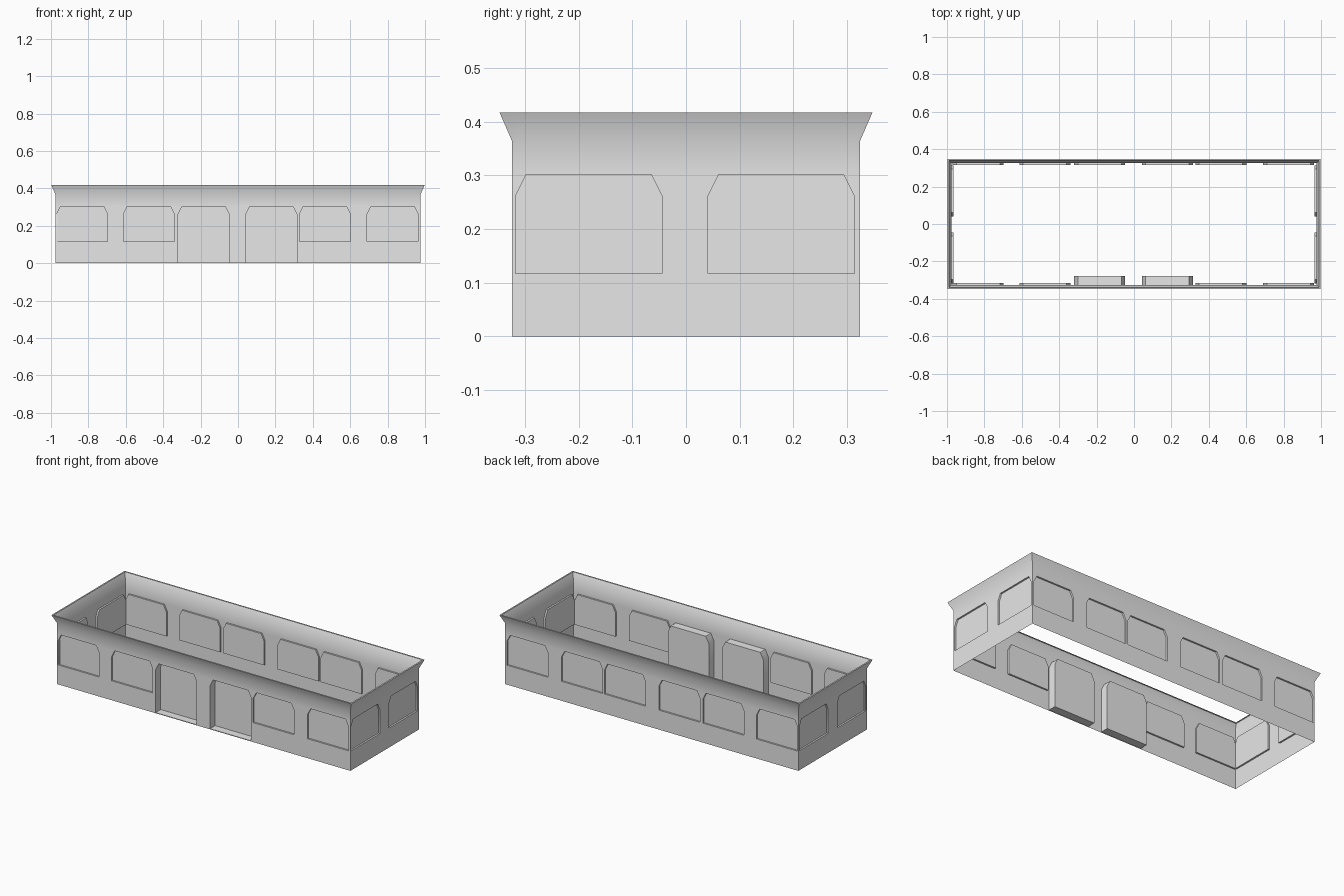
import bpy, bmesh, math
from mathutils import Matrix

cube = bpy.data.objects.get("Cube")
if cube:
    bpy.data.objects.remove(cube, do_unlink=True)

grey = bpy.data.materials.new("plain grey")
grey.use_nodes = True
colour = (0.8, 0.8, 0.8, 1)
grey.diffuse_color = colour
grey.node_tree.nodes["Principled BSDF"].inputs["Base Color"].default_value = colour

HALF_X, HALF_Y = 0.975, 0.325       # outer faces of the walls
OPEN_W, CHAMFER = 0.273, 0.02       # opening width and clipped corner
DOOR_Z, SILL, SHOULDER, HEAD = 0.004, 0.117, 0.262, 0.302
EAVE, TOP, FLARE, LIP = 0.365, 0.418, 0.023, 0.009
ROWS = [0, DOOR_Z, SILL, SHOULDER, HEAD, EAVE]


def make_object(name, faces, turn):
    """Build faces given as (along, inward, up) points, then turn them to their side."""
    bm = bmesh.new()
    for pts in faces:
        bm.faces.new([bm.verts.new(p) for p in pts])
    bmesh.ops.remove_doubles(bm, verts=bm.verts, dist=0.0002)
    bmesh.ops.transform(bm, matrix=Matrix.Rotation(turn, 4, "Z"), verts=bm.verts)
    mesh = bpy.data.meshes.new(name)
    bm.to_mesh(mesh)
    bm.free()
    mesh.materials.append(grey)
    obj = bpy.data.objects.new(name, mesh)
    bpy.context.collection.objects.link(obj)
    bpy.ops.object.select_all(action="DESELECT")
    obj.select_set(True)
    bpy.context.view_layer.objects.active = obj
    bpy.ops.object.shade_smooth_by_angle(angle=math.radians(30))


def recess(name, a, sill, depth, y, turn):
    """Sunken panel with clipped top corners, open towards the outside."""
    b = a + OPEN_W
    outline = [(a, sill), (b, sill), (b, SHOULDER), (b - CHAMFER, HEAD),
               (a + CHAMFER, HEAD), (a, SHOULDER)]
    faces = [[(u, y + depth, z) for u, z in outline]]
    for (u1, z1), (u2, z2) in zip(outline, outline[1:] + outline[:1]):
        faces.append([(u1, y, z1), (u2, y, z2),
                      (u2, y + depth, z2), (u1, y + depth, z1)])
    make_object(name, faces, turn)


def wall(name, half_len, half_dist, openings, turn):
    """Thin wall with openings, an outward flare and a narrow top lip."""
    y = -half_dist
    cuts = {-half_len, half_len}
    for a, _ in openings:
        cuts |= {a, a + CHAMFER, a + OPEN_W - CHAMFER, a + OPEN_W}
    cuts = sorted(cuts)

    def spread(u, amount):
        return u + math.copysign(amount, u) if abs(u) == half_len else u

    faces = []
    for u1, u2 in zip(cuts, cuts[1:]):
        mid = (u1 + u2) / 2
        hole = next((o for o in openings if o[0] < mid < o[0] + OPEN_W), None)
        for z1, z2 in zip(ROWS, ROWS[1:]):
            cell = [(u1, y, z1), (u2, y, z1), (u2, y, z2), (u1, y, z2)]
            if hole and hole[1] <= z1 < HEAD:
                if z1 != SHOULDER:
                    continue
                # Small triangles beside the clipped corners
                if mid < hole[0] + CHAMFER:
                    del cell[1]
                elif mid > hole[0] + OPEN_W - CHAMFER:
                    del cell[0]
                else:
                    continue
            faces.append(cell)
        rim = [(spread(u, FLARE), y - FLARE, TOP) for u in (u1, u2)]
        lip = [(spread(u, FLARE - LIP), y - FLARE + LIP, TOP) for u in (u1, u2)]
        faces.append([(u1, y, EAVE), (u2, y, EAVE), rim[1], rim[0]])
        faces.append([rim[0], rim[1], lip[1], lip[0]])
    make_object(name + "_wall", faces, turn)

    for i, (a, sill) in enumerate(openings, 1):
        door = sill == DOOR_Z
        kind = "door" if door else "window"
        recess(f"{name}_{kind}_{i}", a, sill, 0.048 if door else 0.01, y, turn)


# Positions of the openings along the long and short sides
long_starts = [-0.97, -0.613, -0.32, 0.042, 0.328, 0.69]
short_starts = [-0.318, 0.041]


def windows(starts, flip=False):
    return [(-(s + OPEN_W) if flip else s, SILL) for s in starts]


front = windows(long_starts)
for i in (2, 3):
    front[i] = (front[i][0], DOOR_Z)

wall("front", HALF_X, HALF_Y, front, 0)
wall("left", HALF_Y, HALF_X, windows(short_starts), math.pi / 2)
wall("back", HALF_X, HALF_Y, windows(long_starts, True), math.pi)
wall("right", HALF_Y, HALF_X, windows(short_starts, True), -math.pi / 2)
